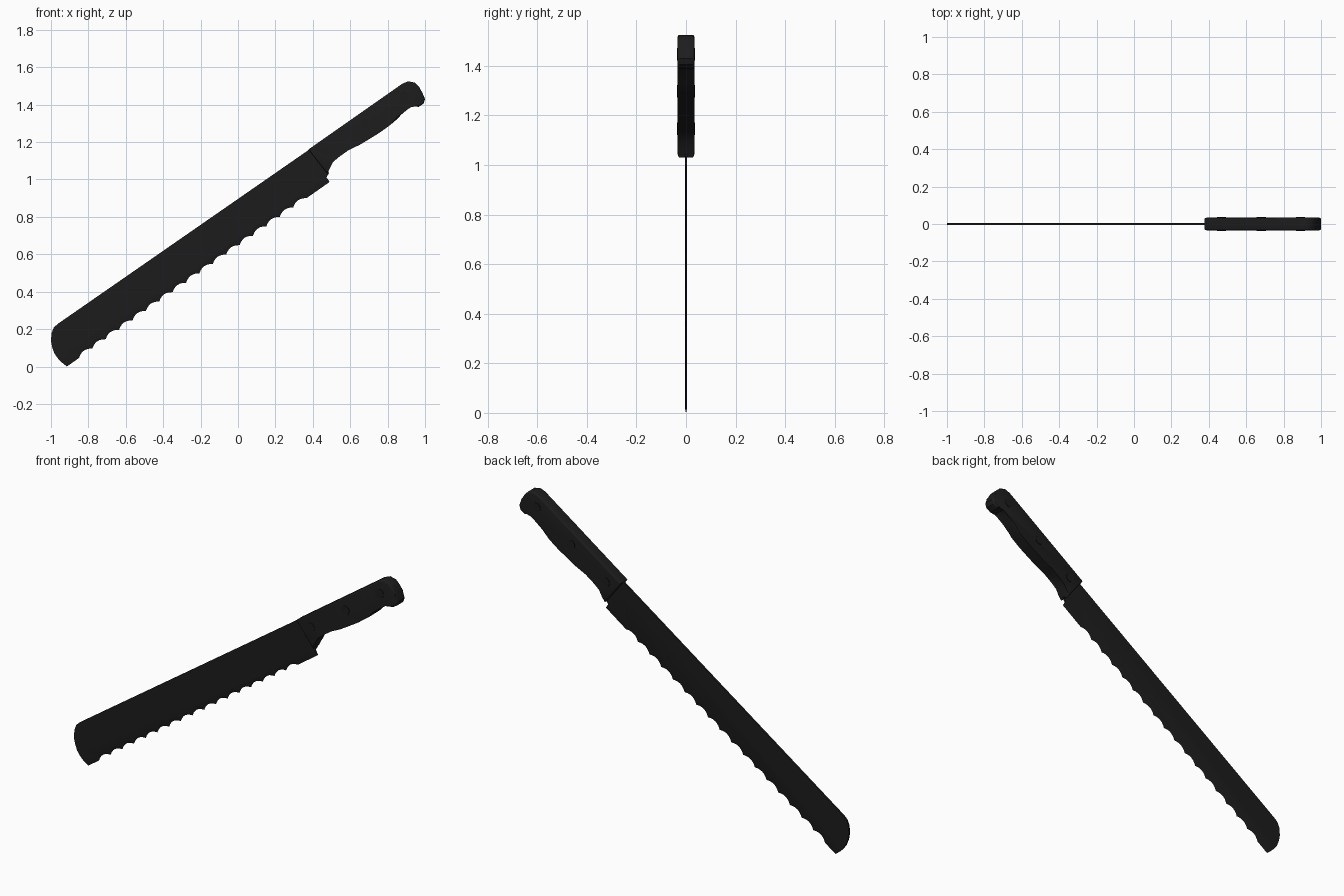
import bpy, bmesh, math
from mathutils import Vector

if "Cube" in bpy.data.objects:
    bpy.data.objects.remove(bpy.data.objects["Cube"])

black = bpy.data.materials.new("black")
black.diffuse_color = (0.012, 0.012, 0.012, 1)
black.use_nodes = True
black.node_tree.nodes["Principled BSDF"].inputs["Base Color"].default_value = black.diffuse_color


def make_object(name, bm, angle=35):
    bmesh.ops.recalc_face_normals(bm, faces=bm.faces)
    mesh = bpy.data.meshes.new(name)
    bm.to_mesh(mesh)
    bm.free()
    ob = bpy.data.objects.new(name, mesh)
    bpy.context.collection.objects.link(ob)
    mesh.materials.append(black)
    bpy.ops.object.select_all(action='DESELECT')
    ob.select_set(True)
    bpy.context.view_layer.objects.active = ob
    bpy.ops.object.shade_smooth_by_angle(angle=math.radians(angle))
    return ob


# Blade: scalloped cutting edge running from the tip corner to the heel
tip, heel = Vector((-0.915, 0.0)), Vector((0.49, 0.987))
along = (heel - tip).normalized()
inward = Vector((-along.y, along.x))
length = (heel - tip).length
start, end, teeth, steps, depth = 0.046 * length, 0.912 * length, 17, 6, 0.017
pitch = (end - start) / teeth
edge = [(0.0, 0.0)]
for i in range(teeth):
    for k in range(steps):
        f = k / steps
        edge.append((start + (i + f) * pitch, depth * 4 * f * (1 - f)))
edge += [(end, 0.0), (length, 0.0)]

half, grind = 0.005, 0.03
bm = bmesh.new()


def vert(p, y):
    return bm.verts.new((p[0], y, p[1]))


sharp = [vert(tip + along * u + inward * v, 0) for u, v in edge]
# Remaining outline: heel, part hidden in the handle, spine, rounded tip
outline = [(0.487, 1.035), (0.42, 1.15), (0.385, 1.163), (-0.965, 0.227),
           (-0.985, 0.208), (-0.997, 0.178), (-1.0, 0.135), (-0.993, 0.1),
           (-0.98, 0.067), (-0.962, 0.042)]
rims = []
for y in (-half, half):
    ground = []
    for u, v in edge:
        p = tip + along * u + inward * grind
        if u == 0:
            p = Vector((-0.942, 0.022))
        ground.append(vert(p, y))
    for i in range(len(sharp) - 1):
        bm.faces.new((sharp[i], sharp[i + 1], ground[i + 1], ground[i]))
    rest = [vert(p, y) for p in outline]
    bm.faces.new(ground + rest)
    rims.append([ground[-1]] + rest + [ground[0]])
a, b = rims
for i in range(len(a) - 1):
    bm.faces.new((a[i], a[i + 1], b[i + 1], b[i]))
bm.faces.new((sharp[-1], a[0], b[0]))
bm.faces.new((sharp[0], b[-1], a[-1]))
make_object("serrated_blade", bm, 20)

# Handle: extruded profile with rounded rims
profile = [(0.377, 1.161), (0.88, 1.513), (0.91, 1.525), (0.945, 1.518),
           (0.967, 1.497), (0.985, 1.465), (1.0, 1.43), (0.992, 1.405),
           (0.965, 1.388), (0.922, 1.396), (0.895, 1.377), (0.858, 1.329),
           (0.815, 1.292), (0.757, 1.25), (0.7, 1.215), (0.65, 1.185),
           (0.59, 1.156), (0.532, 1.126), (0.508, 1.093), (0.487, 1.053),
           (0.478, 1.03)]
w = 0.034
bm = bmesh.new()
front = [vert(p, -w) for p in profile]
back = [vert(p, w) for p in profile]
caps = [bm.faces.new(front), bm.faces.new(back)]
n = len(profile)
for i in range(n):
    j = (i + 1) % n
    bm.faces.new((front[i], front[j], back[j], back[i]))
rim = list({e for f in caps for e in f.edges})
bmesh.ops.bevel(bm, geom=rim, offset=0.009, segments=3, profile=0.5, affect='EDGES')
make_object("handle", bm)

# Rivets: pins through the handle, slightly proud on both sides
for i, (x, z) in enumerate([(0.468, 1.147), (0.68, 1.298), (0.89, 1.447)]):
    bpy.ops.mesh.primitive_cylinder_add(vertices=24, radius=0.025, depth=0.074,
                                        location=(x, 0, z), rotation=(math.pi / 2, 0, 0))
    rivet = bpy.context.object
    rivet.name = f"rivet_{i + 1}"
    rivet.data.materials.append(black)
    bpy.ops.object.shade_smooth_by_angle(angle=math.radians(35))
